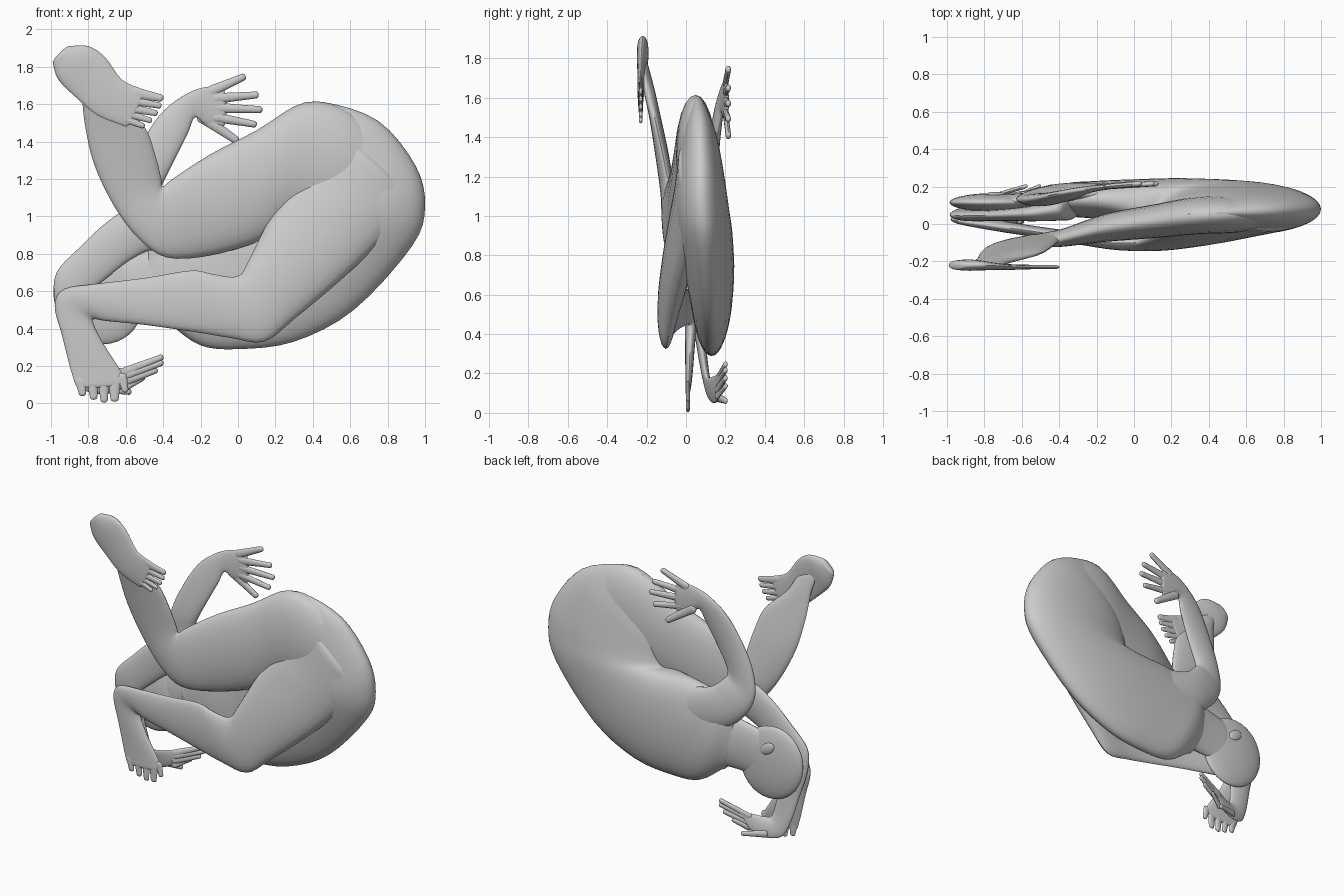
import bpy, math
from mathutils import Vector

SIDES = 24


def spline(rows, steps=4):
    """Catmull-Rom interpolation of number rows."""
    out = []
    n = len(rows)
    for i in range(n - 1):
        a, b, c, d = (rows[max(i - 1, 0)], rows[i], rows[i + 1], rows[min(i + 2, n - 1)])
        for s in range(steps):
            t = s / steps
            out.append([0.5 * (2 * q + (r - p) * t + (2 * p - 5 * q + 4 * r - u) * t * t
                        + (3 * q - p - 3 * r + u) * t ** 3) for p, q, r, u in zip(a, b, c, d)])
    out.append(list(rows[-1]))
    return out


def loft(name, rows, cap=0.3, sides=SIDES):
    """Elliptical sections: two outline points (x1,z1,x2,z2), middle y, half depth."""
    secs = []
    for x1, z1, x2, z2, y, ry in spline(rows):
        a, b = Vector((x1, y, z1)), Vector((x2, y, z2))
        secs.append(((a + b) / 2, (a - b) / 2, max(ry, 0.004)))

    def rounded(sec, nxt):
        c, h, ry = sec
        d = (c - nxt[0]).normalized()
        return [(c + d * math.sin(t) * h.length * 2 * cap, h * math.cos(t), ry * math.cos(t))
                for t in (0.4, 0.8, 1.15, 1.4)]
    secs = rounded(secs[0], secs[1])[::-1] + secs + rounded(secs[-1], secs[-2])
    verts, faces = [], []
    for c, h, ry in secs:
        for k in range(sides):
            t = 2 * math.pi * k / sides
            verts.append(c + h * math.cos(t) + Vector((0, ry * math.sin(t), 0)))
    for i in range(len(secs) - 1):
        for k in range(sides):
            j = (k + 1) % sides
            faces.append((i * sides + k, i * sides + j, (i + 1) * sides + j, (i + 1) * sides + k))
    faces.append(tuple(range(sides))[::-1])
    faces.append(tuple(range((len(secs) - 1) * sides, len(secs) * sides)))
    me = bpy.data.meshes.new(name)
    me.from_pydata(verts, [], faces)
    ob = bpy.data.objects.new(name, me)
    bpy.context.collection.objects.link(ob)
    bpy.ops.object.select_all(action='DESELECT')
    bpy.context.view_layer.objects.active = ob
    ob.select_set(True)
    bpy.ops.object.mode_set(mode='EDIT')
    bpy.ops.mesh.select_all(action='SELECT')
    bpy.ops.mesh.normals_make_consistent(inside=False)
    bpy.ops.object.mode_set(mode='OBJECT')
    bpy.ops.object.shade_smooth_by_angle(angle=math.radians(50))
    return ob


def digits(name, items, y0, y1, depth):
    """Fingers or toes from root (x,z) to tip (x,z) with a radius."""
    for i, (xa, za, xb, zb, r) in enumerate(items):
        d = Vector((xb - xa, zb - za)).normalized()
        n = Vector((-d.y, d.x)) * r
        rows = []
        for t, w in ((0, 1.25), (0.5, 1.0), (1, 0.8)):
            x = xa + (xb - xa) * t - d.x * r * t * 0.6
            z = za + (zb - za) * t - d.y * r * t * 0.6
            rows.append((x + n.x * w, z + n.y * w, x - n.x * w, z - n.y * w,
                         y0 + (y1 - y0) * t, depth))
        loft(f"{name}_{i + 1}", rows, 0.4, 10)


def ball(name, loc, size, tilt=0):
    bpy.ops.mesh.primitive_uv_sphere_add(segments=32, ring_count=20, location=loc, rotation=(0, tilt, 0))
    ob = bpy.context.object
    ob.name = name
    ob.scale = size
    bpy.ops.object.shade_smooth()


# Curled back and pelvis
loft("torso", [
    (.3, 1.58, .25, 1.46, .055, .02), (.46, 1.61, .2, 1.28, .06, .05),
    (.75, 1.51, .17, 1.15, .07, .095), (.95, 1.27, .15, 1.05, .075, .125),
    (1.0, 1.05, .12, 1.0, .08, .14), (.93, .84, .05, 1.0, .095, .14),
    (.62, .5, -.1, 1.0, .12, .125), (.3, .33, -.25, .98, .13, .11),
    (0, .29, -.4, .95, .13, .10), (-.2, .31, -.46, .88, .13, .09),
    (-.36, .42, -.5, .75, .12, .06)], 0.15, 36)

# Raised leg with its foot and toes
loft("upper_leg_raised", [
    (.8, 1.38, .66, 1.0, .06, .07), (.6, 1.56, .5, 1.0, .055, .1),
    (.36, 1.61, .3, .98, .045, .1), (.1, 1.46, .12, .87, .015, .09),
    (-.15, 1.33, -.15, .79, -.02, .075),
    (-.35, 1.2, -.38, .78, -.07, .05), (-.4, 1.16, -.53, .88, -.085, .04),
    (-.41, 1.2, -.66, 1.05, -.095, .035), (-.44, 1.32, -.77, 1.28, -.12, .035),
    (-.5, 1.48, -.82, 1.5, -.155, .03), (-.64, 1.62, -.84, 1.68, -.19, .028),
    (-.7, 1.72, -.88, 1.8, -.215, .022)], 0.2)
loft("foot_raised", [
    (-.9, 1.91, -.99, 1.82, -.22, .025), (-.8, 1.91, -.96, 1.73, -.22, .03),
    (-.71, 1.85, -.86, 1.63, -.225, .022), (-.62, 1.73, -.75, 1.54, -.23, .016),
    (-.51, 1.68, -.6, 1.48, -.23, .012)], 0.1)
digits("toe_raised", [
    (-.55, 1.66, -.4, 1.63, .025), (-.57, 1.62, -.41, 1.59, .02), (-.58, 1.58, -.43, 1.55, .02),
    (-.59, 1.55, -.46, 1.51, .018), (-.6, 1.52, -.5, 1.48, .018)], -.23, -.23, .01)

# Lowered leg with its foot and toes
loft("lower_leg_folded", [
    (.52, 1.45, .93, 1.08, .06, .1), (.38, 1.26, .87, .98, .04, .1),
    (.25, 1.12, .74, .84, .01, .095),
    (.15, .95, .55, .66, -.035, .08), (.06, .77, .3, .45, -.08, .06),
    (0, .68, .14, .33, -.1, .045), (-.13, .69, -.04, .35, -.1, .04),
    (-.25, .71, -.22, .38, -.085, .035), (-.5, .67, -.5, .42, -.045, .03),
    (-.75, .64, -.7, .44, -.01, .03), (-.93, .61, -.77, .45, .015, .03),
    (-.98, .52, -.77, .42, .025, .03), (-.94, .36, -.72, .32, .02, .025),
    (-.9, .2, -.63, .18, .015, .018), (-.87, .1, -.6, .12, .01, .012)], 0.1)
digits("toe_folded", [
    (-.84, .12, -.83, .04, .025), (-.78, .12, -.77, .02, .025), (-.72, .12, -.715, .005, .025),
    (-.66, .12, -.66, .01, .028), (-.62, .14, -.6, .06, .022)], .01, .01, .01)

# Head, ear and neck
ball("head", (-.745, .115, .57), (.235, .05, .26), math.radians(-30))
ball("ear", (-.74, .158, .68), (.06, .014, .035), math.radians(35))
loft("neck", [(-.3, .85, -.28, .45, .13, .07), (-.48, .82, -.45, .46, .125, .05),
              (-.7, .77, -.65, .45, .12, .04)], 0.1)

# Near arm hanging past the head
loft("arm_lowered", [
    (-.4, 1.05, -.3, .75, .08, .06), (-.55, 1.06, -.44, .82, .06, .045),
    (-.7, .97, -.57, .77, .05, .035), (-.85, .83, -.69, .68, .045, .03),
    (-.97, .7, -.78, .6, .045, .03), (-.98, .55, -.8, .52, .055, .03),
    (-.93, .36, -.77, .36, .075, .025), (-.88, .18, -.74, .2, .1, .02),
    (-.82, .07, -.7, .18, .12, .018), (-.7, .05, -.62, .19, .15, .014),
    (-.62, .08, -.56, .19, .165, .012)], 0.1)
digits("finger_lowered", [
    (-.6, .17, -.4, .25, .02), (-.6, .15, -.4, .22, .02), (-.6, .12, -.43, .18, .02),
    (-.6, .09, -.5, .14, .018), (-.72, .08, -.57, .06, .02)], .16, .2, .012)

# Far arm reaching up behind the thigh
loft("arm_reaching", [
    (-.2, .62, -.1, .95, .15, .07), (-.42, .74, -.3, 1.0, .165, .055),
    (-.57, .87, -.4, 1.08, .15, .045), (-.63, 1.02, -.42, 1.12, .135, .035),
    (-.6, 1.2, -.4, 1.18, .13, .035), (-.52, 1.38, -.34, 1.3, .14, .03),
    (-.42, 1.54, -.27, 1.44, .16, .025), (-.3, 1.64, -.23, 1.53, .18, .02),
    (-.18, 1.69, -.17, 1.49, .195, .016), (-.08, 1.68, -.08, 1.48, .205, .013)], 0.1)
digits("finger_reaching", [
    (-.14, 1.67, .04, 1.75, .024), (-.12, 1.63, .11, 1.65, .023), (-.12, 1.58, .13, 1.57, .023),
    (-.12, 1.53, .1, 1.49, .022), (-.19, 1.53, 0, 1.4, .026)], .2, .215, .014)
